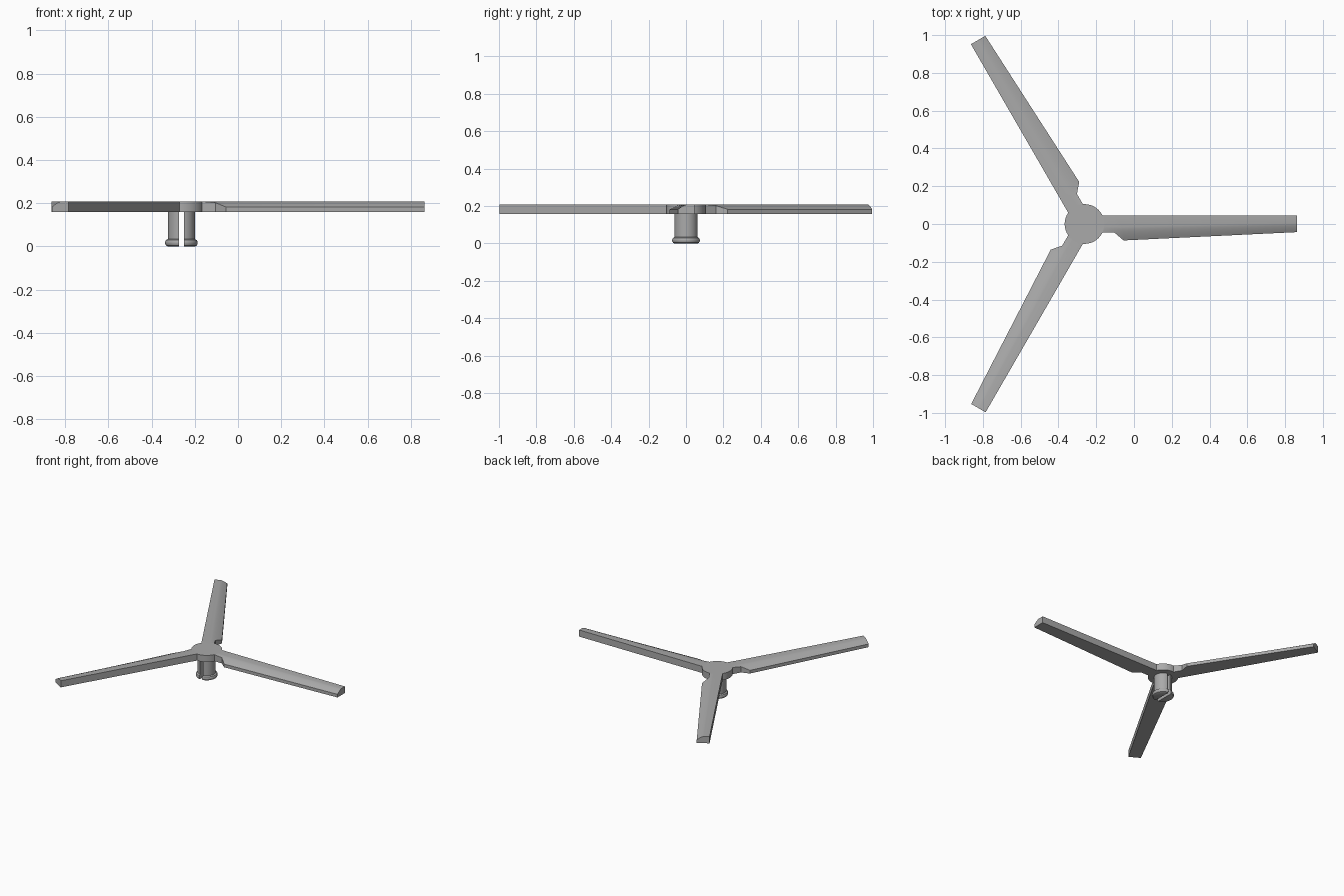
import bpy, bmesh, math
from mathutils import Matrix, Vector

cube = bpy.data.objects.get("Cube")
if cube:
    bpy.data.objects.remove(cube, do_unlink=True)

HUB = Vector((-0.262, 0, 0))
HUB_R = 0.105
LOW, HIGH = 0.158, 0.208

grey = bpy.data.materials.new("plain grey")
grey.use_nodes = True
COLOUR = (0.4, 0.4, 0.4, 1)
grey.diffuse_color = COLOUR
grey.node_tree.nodes["Principled BSDF"].inputs["Base Color"].default_value = COLOUR


def finish(name, bm, angle=30):
    bmesh.ops.recalc_face_normals(bm, faces=bm.faces)
    mesh = bpy.data.meshes.new(name)
    bm.to_mesh(mesh)
    bm.free()
    mesh.materials.append(grey)
    obj = bpy.data.objects.new(name, mesh)
    bpy.context.collection.objects.link(obj)
    obj.location = HUB
    bpy.ops.object.select_all(action='DESELECT')
    obj.select_set(True)
    bpy.context.view_layer.objects.active = obj
    bpy.ops.object.shade_smooth_by_angle(angle=math.radians(angle))
    return obj


# Hub disc
bm = bmesh.new()
bmesh.ops.create_cone(bm, cap_ends=True, segments=64, radius1=HUB_R, radius2=HUB_R,
                      depth=HIGH - LOW,
                      matrix=Matrix.Translation((0, 0, (LOW + HIGH) / 2)))
finish("hub", bm)


# Blade cross-section: flat front half, top curving down to the trailing edge
def section(bm, x, lead, ridge, trail, drop, steps=6):
    ring = [(lead, LOW), (lead, HIGH)]
    for i in range(steps + 1):
        t = i / steps
        ring.append((ridge + (trail - ridge) * t, HIGH - drop * t ** 1.4))
    ring.append((trail, LOW))
    return [bm.verts.new((x, y, z)) for y, z in ring]


def make_blade(name, angle):
    bm = bmesh.new()
    rows = [section(bm, *s) for s in (
        (0.092, 0.045, -0.015, -0.045, 0.0),
        (0.158, 0.045, -0.015, -0.045, 0.006),
        (0.207, 0.045, -0.015, -0.087, 0.026),
        (1.125, 0.045, 0.005, -0.043, 0.026))]
    for a, b in zip(rows, rows[1:]):
        for i in range(len(a)):
            j = (i + 1) % len(a)
            bm.faces.new((a[i], a[j], b[j], b[i]))
    bm.faces.new(rows[0])
    bm.faces.new(rows[-1])
    finish(name, bm, 20).rotation_euler.z = angle


for i, name in enumerate(("left_blade", "back_blade", "front_blade")):
    make_blade(name, i * math.tau / 3)

# Split mounting pin with a rounded lip, one half mirrored across the slot
PROFILE = [(0, 0), (0.064, 0), (0.071, 0.004), (0.075, 0.012), (0.075, 0.021),
           (0.071, 0.029), (0.062, 0.034), (0.062, LOW), (0, LOW)]
bm = bmesh.new()
verts = [bm.verts.new((r, 0, z)) for r, z in PROFILE]
edges = [bm.edges.new(pair) for pair in zip(verts, verts[1:])]
bmesh.ops.spin(bm, geom=verts + edges, cent=(0, 0, 0), axis=(0, 0, 1),
               angle=math.tau, steps=48, use_duplicate=False)
bmesh.ops.remove_doubles(bm, verts=bm.verts, dist=0.0001)
cut = bmesh.ops.bisect_plane(bm, geom=bm.verts[:] + bm.edges[:] + bm.faces[:],
                             plane_co=(0.012, 0, 0), plane_no=(1, 0, 0), clear_inner=True)
rim = [e for e in cut["geom_cut"] if isinstance(e, bmesh.types.BMEdge)]
bmesh.ops.contextual_create(bm, geom=rim)
pin = finish("split_pin", bm)
pin.modifiers.new("Mirror", 'MIRROR').use_mirror_merge = False
